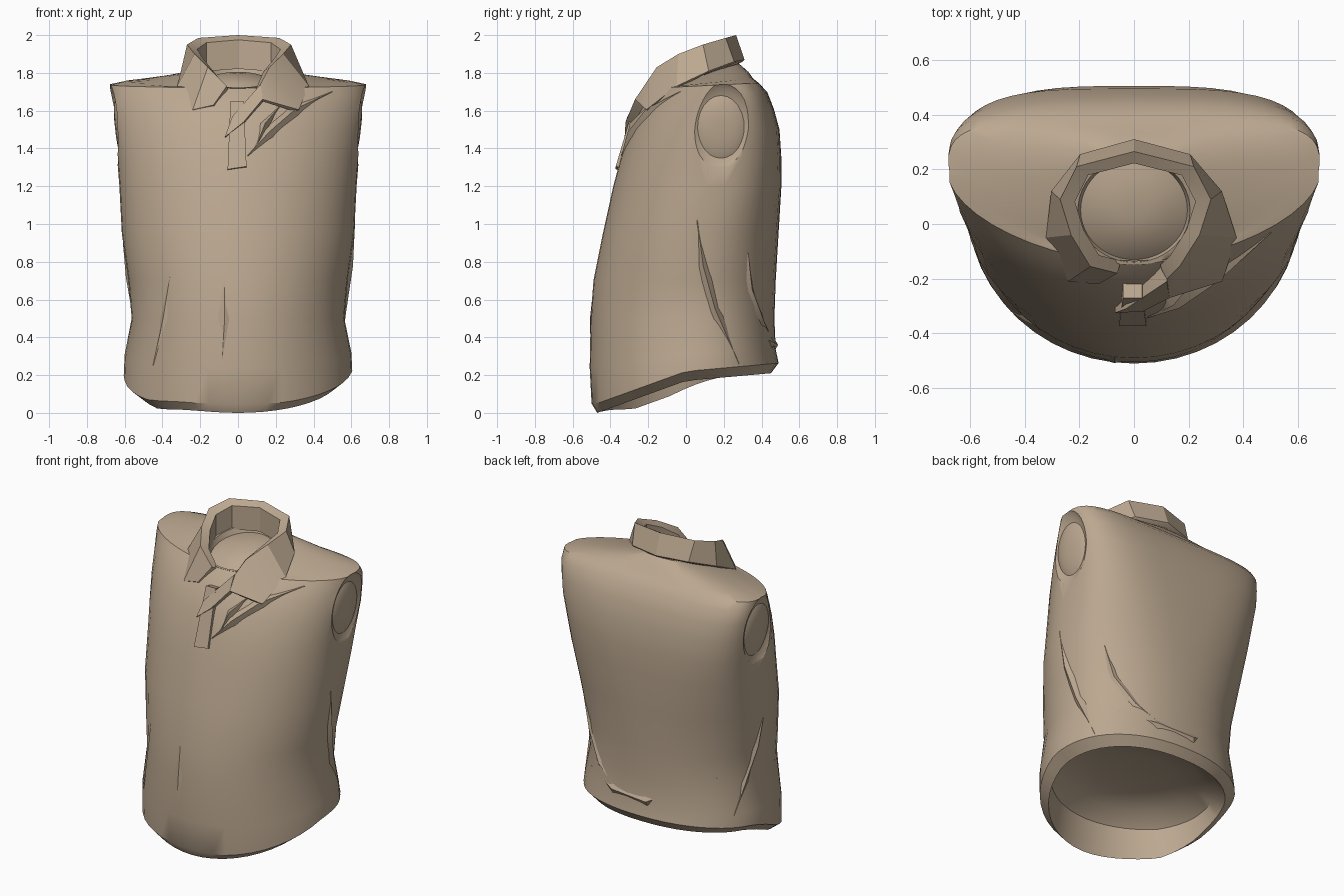
import bpy, math
from mathutils import Vector
from mathutils.bvhtree import BVHTree

if "Cube" in bpy.data.objects:
    bpy.data.objects.remove(bpy.data.objects["Cube"])

cloth = bpy.data.materials.new("tan cloth")
cloth.diffuse_color = (0.50, 0.39, 0.28, 1)
cloth.use_nodes = True
cloth.node_tree.nodes["Principled BSDF"].inputs["Base Color"].default_value = cloth.diffuse_color


def clamp(v):
    return max(0.0, min(1.0, v))


def make(name, verts, faces, angle=35):
    me = bpy.data.meshes.new(name)
    me.from_pydata([tuple(v) for v in verts], [], faces)
    ob = bpy.data.objects.new(name, me)
    bpy.context.collection.objects.link(ob)
    me.materials.append(cloth)
    bpy.ops.object.select_all(action='DESELECT')
    ob.select_set(True)
    bpy.context.view_layer.objects.active = ob
    bpy.ops.object.mode_set(mode='EDIT')
    bpy.ops.mesh.select_all(action='SELECT')
    bpy.ops.mesh.normals_make_consistent(inside=False)
    bpy.ops.object.mode_set(mode='OBJECT')
    bpy.ops.object.shade_smooth_by_angle(angle=math.radians(angle))
    return ob


def hem(x, y):
    # hem rises from the front to the back and hangs lower on the left front
    rise = 0.17 * clamp((y + 0.47) / 0.47) + 0.04 * max(0, y) / 0.45
    drop = 0.05 * clamp((-x - 0.1) / 0.3) * clamp((0.15 - y) / 0.2) * clamp((y + 0.47) / 0.2)
    return rise - drop


def ring(z, hw, yf, yb, n=2.0, m=2.0, tilt=0.0, w=0.0, yc=0.0, N=48):
    pts = []
    for i in range(N):
        t = 2 * math.pi * i / N
        c, s = math.cos(t), math.sin(t)
        e = 2 / (n if s < 0 else m)
        x = hw * math.copysign(abs(c) ** e, c)
        y = yc + ((yc - yf) if s < 0 else (yb - yc)) * math.copysign(abs(s) ** e, s)
        pts.append(Vector((x, y, z + tilt * (y - 0.15) + w * hem(x, y))))
    return pts


def loft(rings):
    n = len(rings[0])
    verts = [p for r in rings for p in r]
    faces = [(k * n + i, k * n + (i + 1) % n, (k + 1) * n + (i + 1) % n, (k + 1) * n + i)
             for k in range(len(rings) - 1) for i in range(n)]
    faces += [tuple(range(n)), tuple(range(len(verts) - n, len(verts)))]
    return verts, faces


def torso_ring(z, hw, yf, yb):
    # chest becomes flatter at the back and more pointed at the front higher up
    u = clamp((z - 0.85) / 0.85)
    return ring(z, hw, yf, yb, 2 - 0.75 * max(0, z - 1.35), 2.2 + 1.8 * u,
                0.4 * max(0, z - 1.61), clamp(1 - (z - 0.05) / 0.35), 0.05 + 0.13 * u)


def shoulder_ring(z, hw, yf, yb, tilt):
    k = max(0, hw - 0.25)
    return ring(z, hw, yf, yb, 2 - 0.8 * k, 2 + 3 * k, tilt, 0, 0.05 + 0.35 * k)


# recessed underside: radius, height, share of the hem slope
rings = [ring(z, 0.54 * r, -0.46 * r, 0.44 * r, w=w)
         for r, z, w in ((0.1, 0.33, 0), (0.45, 0.32, 0), (0.77, 0.28, 0.1), (0.95, 0.20, 0.3))]
# hem, waist and chest: height, half width, front, back
rings += [torso_ring(*row) for row in (
    (0.00, 0.54, -0.47, 0.45), (0.05, 0.605, -0.50, 0.49), (0.24, 0.600, -0.51, 0.475),
    (0.50, 0.563, -0.505, 0.468), (0.70, 0.58, -0.49, 0.475), (0.95, 0.615, -0.44, 0.49),
    (1.20, 0.628, -0.385, 0.505), (1.35, 0.64, -0.345, 0.505), (1.50, 0.66, -0.295, 0.495),
    (1.61, 0.672, -0.24, 0.465), (1.69, 0.68, -0.185, 0.43), (1.735, 0.68, -0.145, 0.385))]
# shoulders and rounded neck base
rings += [shoulder_ring(*row) for row in (
    (1.75, 0.60, -0.135, 0.355, 0.10), (1.77, 0.42, -0.14, 0.33, 0.2), (1.81, 0.25, -0.15, 0.28, 0.3),
    (1.81, 0.205, -0.14, 0.245, 0.3), (1.775, 0.195, -0.13, 0.235, 0.3),
    (1.80, 0.13, -0.08, 0.17, 0.25), (1.81, 0.05, 0.0, 0.10, 0.2))]
body = make("shirt_body", *loft(rings))

# recessed armholes
for side in (-1, 1):
    bpy.ops.mesh.primitive_uv_sphere_add(segments=32, ring_count=20, location=(side * 0.69, 0.185, 1.51))
    cutter = bpy.context.object
    cutter.name = "armhole_cutter"
    cutter.scale = (0.08, 0.185, 0.25)
    cutter.rotation_euler = (0, side * 0.08, 0)
    cutter.hide_render = True
    bpy.context.view_layer.objects.active = body
    mod = body.modifiers.new("armhole", 'BOOLEAN')
    mod.operation, mod.object, mod.solver = 'DIFFERENCE', cutter, 'EXACT'
    bpy.ops.object.modifier_apply(modifier=mod.name)
    bpy.data.objects.remove(cutter)
bpy.ops.object.select_all(action='DESELECT')
body.select_set(True)
bpy.context.view_layer.objects.active = body
bpy.ops.object.shade_smooth_by_angle(angle=math.radians(35))

tree = BVHTree.FromPolygons([v.co.copy() for v in body.data.vertices],
                            [tuple(p.vertices) for p in body.data.polygons])

# rounded filling inside each armhole
for side, name in ((-1, "left"), (1, "right")):
    cap = [ring(0, r, -r, r, N=24) for r in (1, 0.92, 0.75, 0.5, 0.2)]
    for r, h in zip(cap, (0.585, 0.61, 0.63, 0.645, 0.65)):
        for p in r:
            p.xyz = (side * (h + 0.025 * p.y), 0.185 + 0.165 * p.x, 1.50 + 0.225 * p.y)
    make(name + "_armhole_cap", *loft(cap), 60)


def fold(name, pts, view, width=0.035, height=0.025):
    # tapered cloth ridge laid on the body; pts are (across, z)
    hits = []
    for a, z in pts:
        s = -1 if view in ("front", "left") else 1
        if view in ("front", "back"):
            o, d = Vector((a, 2 * s, z)), Vector((0, -s, 0))
        else:
            o, d = Vector((2 * s, a, z)), Vector((-s, 0, 0))
        co, no, _, _ = tree.ray_cast(o, d)
        if co:
            hits.append((co, no if no.dot(d) < 0 else -no))
    verts, faces, k = [], [], len(hits)
    for i, (co, no) in enumerate(hits):
        tan = hits[min(i + 1, k - 1)][0] - hits[max(i - 1, 0)][0]
        side = no.cross(tan).normalized()
        f = 0.15 if i in (0, k - 1) else 1
        verts += [co + side * width * f - no * 0.012, co + no * height * f,
                  co - side * width * f - no * 0.012]
        if i:
            b = 3 * i
            faces += [(b - 3, b - 2, b + 1, b), (b - 2, b - 1, b + 2, b + 1), (b - 1, b - 3, b, b + 2)]
    faces += [(0, 1, 2), (3 * k - 3, 3 * k - 2, 3 * k - 1)]
    make(name, verts, faces)


fold("chest_fold", [(0.05, 1.36), (0.16, 1.48), (0.30, 1.60), (0.50, 1.70)], "front", 0.045, 0.025)
fold("collar_fold", [(0.10, 1.42), (0.14, 1.52), (0.22, 1.62)], "front", 0.035, 0.03)
fold("front_centre_crease", [(-0.07, 0.70), (-0.07, 0.5), (-0.085, 0.28)], "front", 0.06, 0.008)
fold("front_side_crease", [(-0.36, 0.72), (-0.39, 0.5), (-0.45, 0.25)], "front", 0.05, 0.01)
fold("right_side_fold", [(0.06, 1.02), (0.09, 0.78), (0.15, 0.55), (0.28, 0.26)], "right", 0.035, 0.02)
fold("left_side_fold", [(0.08, 0.9), (0.11, 0.72), (0.18, 0.5), (0.27, 0.32)], "left", 0.035, 0.015)
fold("back_side_fold", [(0.50, 0.85), (0.44, 0.65), (0.33, 0.48), (0.18, 0.38)], "back", 0.04, 0.012)
fold("back_waist_fold", [(0.42, 0.42), (0.2, 0.37), (-0.05, 0.36), (-0.45, 0.56)], "back", 0.05, 0.015)

# folded collar: the ridge is mirrored, the outer edge hangs a little wider on the right
half = [(0.16, -0.155, 1.83), (0.23, -0.04, 1.90), (0.27, 0.09, 1.95), (0.21, 0.21, 1.985)]
ridge = [(-0.06, -0.18, 1.73)] + [(-x, y, z) for x, y, z in half] + [(0, 0.265, 2.0)]
ridge += [(x * 1.04, y, z) for x, y, z in reversed(half)] + [(0.12, -0.20, 1.74)]
half = [(0.25, -0.21, 1.605), (0.335, -0.05, 1.73), (0.315, 0.12, 1.81), (0.205, 0.255, 1.86)]
outer = [(-0.13, -0.22, 1.63)] + [(-x * 0.96, y, z) for x, y, z in half] + [(0, 0.31, 1.87)]
outer += [(x + 0.4 * max(0, 0.15 - y) * 0.5, y, z) for x, y, z in reversed(half)] + [(0.13, -0.27, 1.66)]
verts, faces = [], []
c = Vector((0, 0.05, 0))
for i, (r, o) in enumerate(zip(ridge, outer)):
    r, o = Vector(r), Vector(o)
    inner = c + (Vector((r.x, r.y, 0)) - c) * 0.80
    top = Vector((inner.x, inner.y, r.z - 0.025))
    low = Vector((inner.x, inner.y, min(r.z - 0.08, 1.80 + 0.3 * (inner.y - 0.15))))
    under = o * 0.9 + Vector((low.x, low.y, o.z)) * 0.1
    verts += [r, o, under - Vector((0, 0, 0.01)), low, top]
    if i:
        a, b = 5 * i - 5, 5 * i
        faces += [(a + j, a + (j + 1) % 5, b + (j + 1) % 5, b + j) for j in range(5)]
faces += [tuple(range(5)), tuple(range(len(verts) - 5, len(verts)))]
make("collar", verts, faces, 25)


def strap(name, pts, depth):
    # slab with an outline of (x, y, z) points, thickened into the body
    n = len(pts)
    verts = [Vector(p) for p in pts] + [Vector(p) + Vector((0, depth, -0.02)) for p in pts]
    faces = [tuple(range(n)), tuple(range(n, 2 * n))]
    faces += [(i, (i + 1) % n, (i + 1) % n + n, i + n) for i in range(n)]
    make(name, verts, faces, 20)


# button placket and its turned-over flap
strap("placket", [(-0.055, -0.372, 1.29), (0.045, -0.372, 1.305), (0.03, -0.27, 1.65), (-0.04, -0.27, 1.65)], 0.07)
strap("placket_flap", [(-0.07, -0.325, 1.46), (0.03, -0.32, 1.54), (0.13, -0.27, 1.66), (0.12, -0.21, 1.74),
                       (-0.03, -0.31, 1.57)], 0.09)
